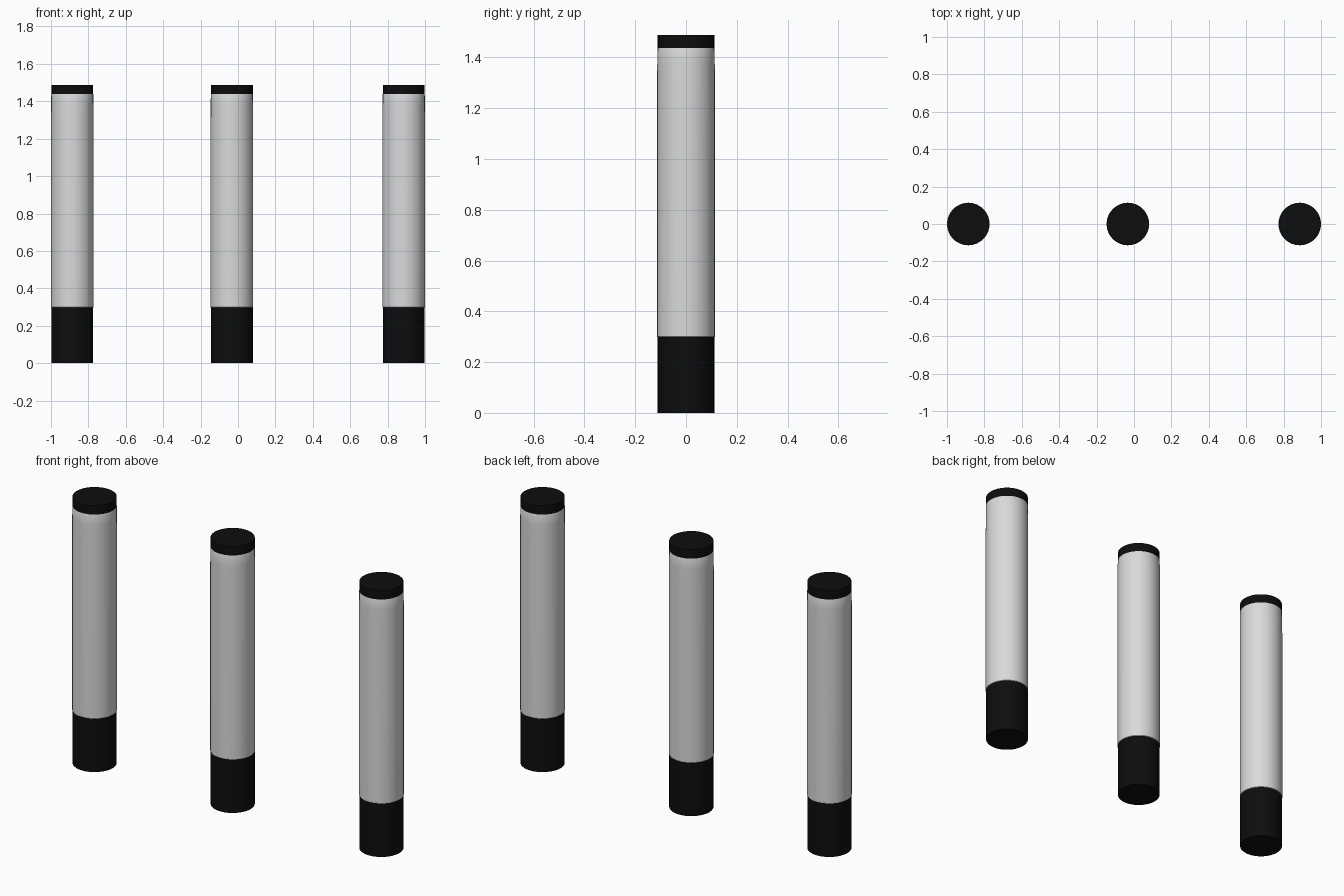
import bpy, bmesh, math

if "Cube" in bpy.data.objects:
    bpy.data.objects.remove(bpy.data.objects["Cube"])

SIDES = 32


def material(name, rgb):
    m = bpy.data.materials.new(name)
    m.diffuse_color = (*rgb, 1)
    m.use_nodes = True
    m.node_tree.nodes["Principled BSDF"].inputs["Base Color"].default_value = m.diffuse_color
    return m


black = material("black rubber", (0.004, 0.004, 0.004))
white = material("pale grey sleeve", (0.7, 0.7, 0.7))


def lathe(name, profile, x, mat, capped):
    """Revolve (radius, z) pairs around a vertical axis at x."""
    bm = bmesh.new()
    rings = []
    for r, z in profile:
        rings.append([bm.verts.new((r * math.cos(math.tau * i / SIDES),
                                    r * math.sin(math.tau * i / SIDES), z))
                      for i in range(SIDES)])
    for a, b in zip(rings, rings[1:]):
        for i in range(SIDES):
            j = (i + 1) % SIDES
            bm.faces.new((a[i], a[j], b[j], b[i]))
    if capped:
        bm.faces.new(rings[0][::-1])
        bm.faces.new(rings[-1])
    me = bpy.data.meshes.new(name)
    bm.to_mesh(me)
    bm.free()
    me.materials.append(mat)
    ob = bpy.data.objects.new(name, me)
    ob.location.x = x
    bpy.context.collection.objects.link(ob)
    bpy.ops.object.select_all(action='DESELECT')
    ob.select_set(True)
    bpy.context.view_layer.objects.active = ob
    bpy.ops.object.shade_smooth_by_angle(angle=math.radians(35))


for side, x in (("left", -0.886), ("middle", -0.033), ("right", 0.886)):
    # Black post: visible as the base band and the top cap
    lathe(side + "_post", [(0.112, 0), (0.112, 0.3), (0.112, 1.435), (0.112, 1.488)],
          x, black, True)
    # Thin pale sleeve, narrowing slightly towards the cap
    lathe(side + "_sleeve", [(0.1121, 0.298), (0.114, 0.3), (0.114, 1.28),
                             (0.1132, 1.38), (0.1124, 1.437), (0.112, 1.438)],
          x, white, False)
